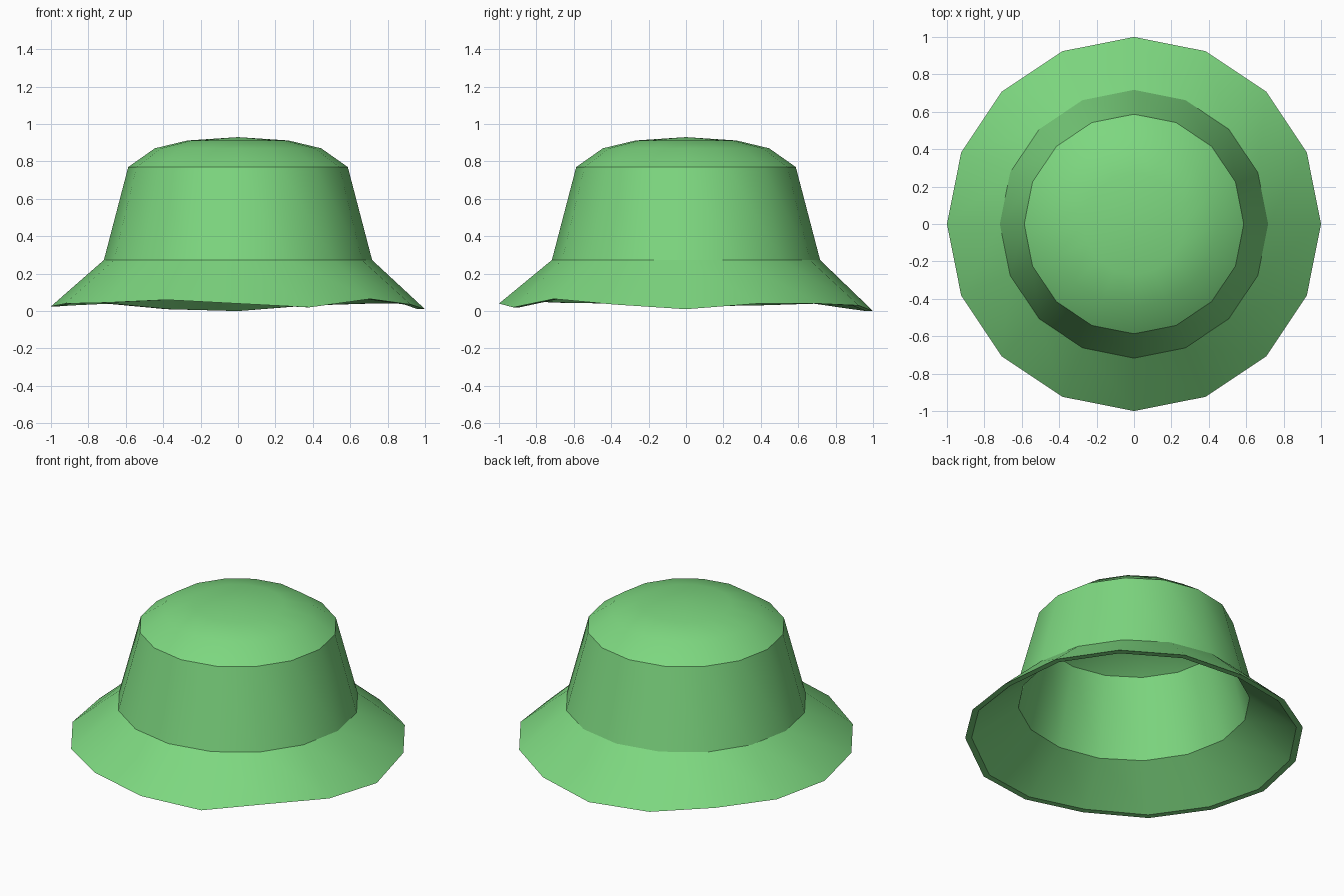
import bpy, bmesh, math

if "Cube" in bpy.data.objects:
    bpy.data.objects.remove(bpy.data.objects["Cube"])

SIDES = 16

green = bpy.data.materials.new("hat green")
green.diffuse_color = (0.205, 0.68, 0.214, 1)
green.use_nodes = True
green.node_tree.nodes["Principled BSDF"].inputs["Base Color"].default_value = green.diffuse_color

# Uneven height of the brim edge, counter-clockwise from +x
EDGE_Z = [0.01, 0.04, 0.04, 0.03, 0.0, 0.01, 0.04, 0.03,
          0.025, 0.04, 0.045, 0.06, 0.04, 0.02, 0.065, 0.035]

# (radius, height) from the outer crown down; None = wavy brim edge
PROFILE = [(0.27, 0.912), (0.445, 0.87), (0.587, 0.77), (0.717, 0.273),
           (1.0, None), (0.962, None),
           (0.685, 0.255), (0.56, 0.75), (0.43, 0.842), (0.26, 0.882)]

bm = bmesh.new()


def ring(radius, height):
    verts = []
    for i in range(SIDES):
        a = 2 * math.pi * i / SIDES
        z = EDGE_Z[i] if height is None else height
        verts.append(bm.verts.new((radius * math.cos(a), radius * math.sin(a), z)))
    return verts


def cap(loop, height):
    tip = bm.verts.new((0, 0, height))
    for i in range(SIDES):
        bm.faces.new((loop[i], loop[(i + 1) % SIDES], tip))


# Crown, wall, brim and lining as one closed shell
rings = [ring(r, z) for r, z in PROFILE]
for a, b in zip(rings, rings[1:]):
    for i in range(SIDES):
        j = (i + 1) % SIDES
        bm.faces.new((a[i], b[i], b[j], a[j]))
cap(rings[0], 0.93)
cap(rings[-1], 0.9)
bmesh.ops.recalc_face_normals(bm, faces=bm.faces)

mesh = bpy.data.meshes.new("bucket_hat")
bm.to_mesh(mesh)
bm.free()
mesh.materials.append(green)
hat = bpy.data.objects.new("bucket_hat", mesh)
bpy.context.collection.objects.link(hat)

# Smooth around the sides, sharp at the seams
bpy.context.view_layer.objects.active = hat
hat.select_set(True)
bpy.ops.object.shade_smooth_by_angle(angle=math.radians(30))
